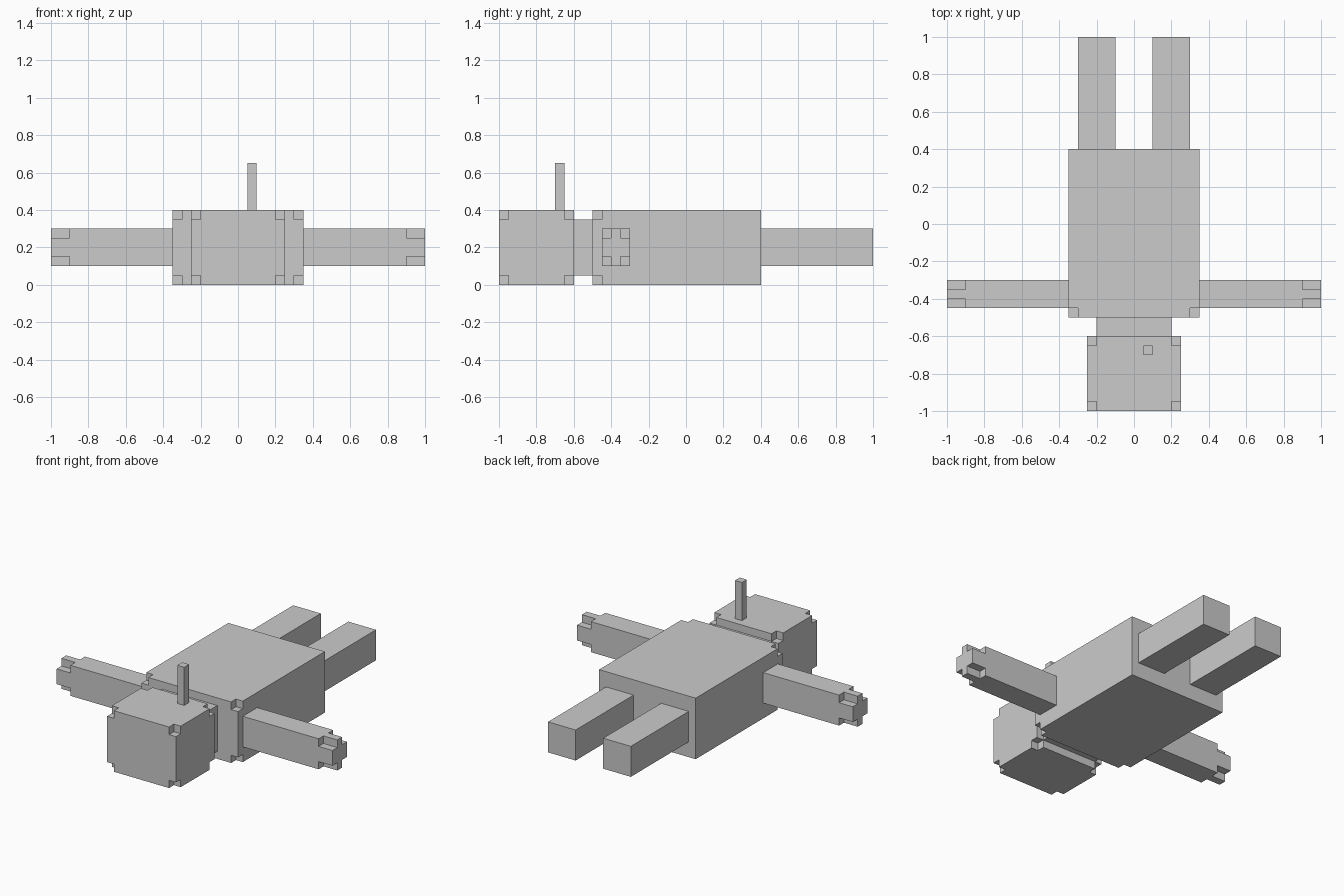
import bpy, bmesh
from itertools import product
from mathutils import Vector

if "Cube" in bpy.data.objects:
    bpy.data.objects.remove(bpy.data.objects["Cube"])


def block(name, lo, hi, notch=(0.05, 0.05, 0.05), corners=()):
    """Box from lo to hi; corners lists (i, j, k) in {0, 2} that are notched out."""
    cuts = [[a, a + n, b - n, b] if corners else [a, b]
            for a, b, n in zip(lo, hi, notch)]
    count = len(cuts[0]) - 1
    solid = set(product(range(count), repeat=3)) - set(corners)
    bm = bmesh.new()
    for cell in solid:
        for axis, side in product(range(3), (0, 1)):
            near = list(cell)
            near[axis] += 2 * side - 1
            if tuple(near) in solid:
                continue
            u, v = (axis + 1) % 3, (axis + 2) % 3
            loop = []
            for du, dv in ((0, 0), (1, 0), (1, 1), (0, 1)):
                idx = list(cell)
                idx[axis] += side
                idx[u] += du
                idx[v] += dv
                loop.append(bm.verts.new(Vector([cuts[a][idx[a]] for a in range(3)])))
            bm.faces.new(loop if side else loop[::-1])
    bmesh.ops.remove_doubles(bm, verts=bm.verts[:], dist=1e-4)
    bmesh.ops.dissolve_limit(bm, angle_limit=0.01, verts=bm.verts[:], edges=bm.edges[:])
    mesh = bpy.data.meshes.new(name)
    bm.to_mesh(mesh)
    bm.free()
    obj = bpy.data.objects.new(name, mesh)
    bpy.context.collection.objects.link(obj)
    return obj


all_corners = list(product((0, 2), repeat=3))

# Torso, notched only at the shoulder end
block("torso", (-0.35, -0.5, 0), (0.35, 0.4, 0.4),
      corners=[c for c in all_corners if c[1] == 0])

# Head with every corner notched, and the neck
block("head", (-0.25, -1, 0), (0.25, -0.6, 0.4), corners=all_corners)
block("neck", (-0.2, -0.6, 0.05), (0.2, -0.5, 0.35))

# Antenna, off to one side
block("antenna", (0.05, -0.7, 0.4), (0.1, -0.65, 0.65))

# Arms with notched hands, and plain legs
for side, outer, x0, leg_x in (("left", 0, -1, -0.3), ("right", 2, 0.35, 0.1)):
    block(side + "_arm", (x0, -0.45, 0.1), (x0 + 0.65, -0.3, 0.3),
          notch=(0.1, 0.05, 0.05),
          corners=[c for c in all_corners if c[0] == outer])
    block(side + "_leg", (leg_x, 0.4, 0.1), (leg_x + 0.2, 1, 0.3))
